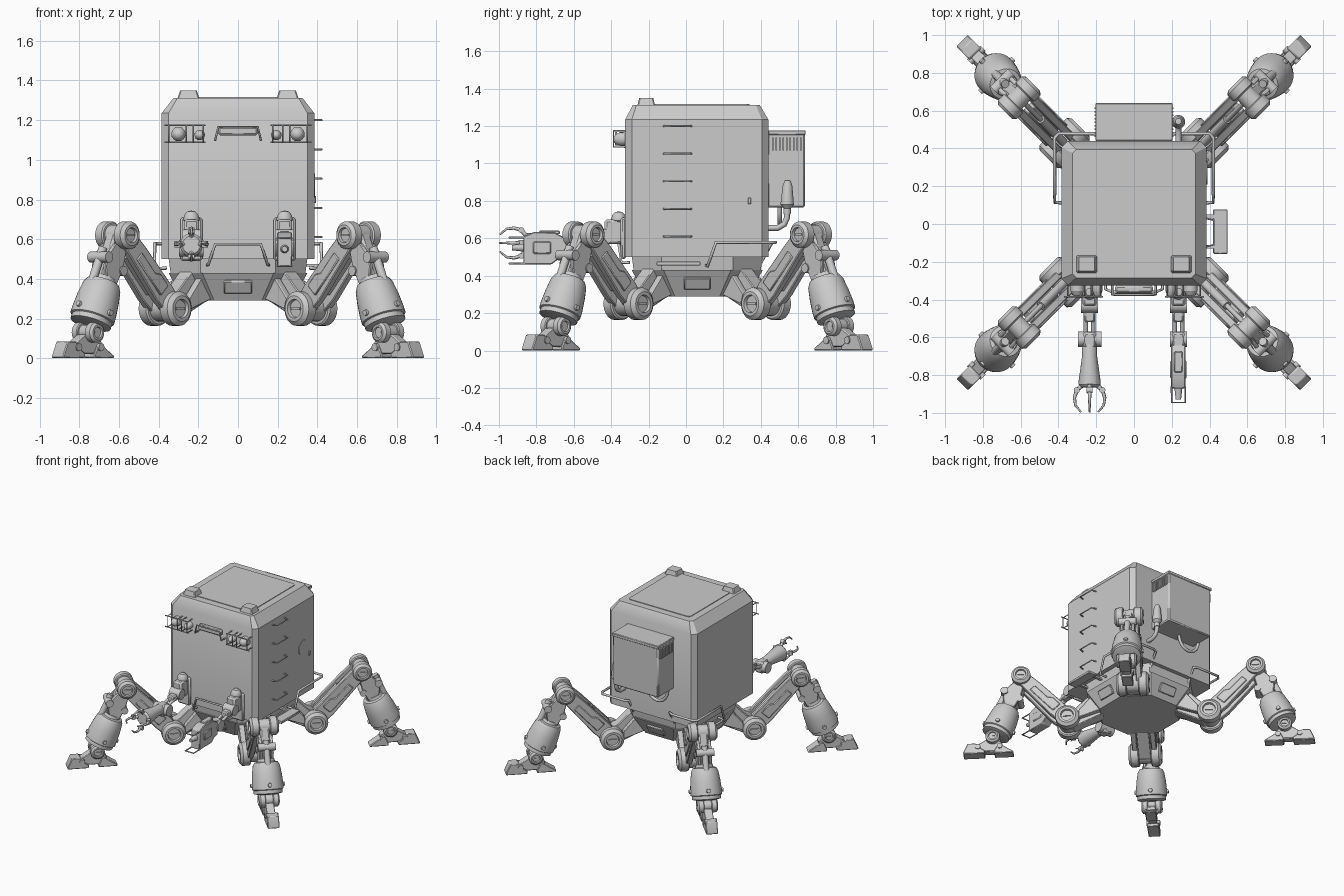
import bpy, bmesh
from math import radians, atan2, pi, cos, sin
from mathutils import Vector, Matrix

if "Cube" in bpy.data.objects:
    bpy.data.objects.remove(bpy.data.objects["Cube"])

I = Matrix.Identity(4)
T = lambda *v: Matrix.Translation(Vector(v))


def add(name, bm, P=I, bev=0):
    bmesh.ops.remove_doubles(bm, verts=bm.verts, dist=1e-5)
    bmesh.ops.recalc_face_normals(bm, faces=bm.faces)
    me = bpy.data.meshes.new(name)
    bm.to_mesh(me)
    bm.free()
    me.shade_smooth()
    me.set_sharp_from_angle(angle=radians(32))
    ob = bpy.data.objects.new(name, me)
    ob.matrix_world = P
    bpy.context.collection.objects.link(ob)
    if bev:
        m = ob.modifiers.new("bevel", 'BEVEL')
        m.width, m.segments, m.limit_method = bev, 1, 'ANGLE'
    return ob


def box(name, c, s, bev=0.006, P=I):
    bm = bmesh.new()
    bmesh.ops.create_cube(bm, size=1, matrix=T(*c) @ Matrix.Diagonal((*s, 1)))
    return add(name, bm, P, bev)


def lathe(name, prof, a, b, P=I, seg=24):
    # profile of (radius, distance) turned about the axis a -> b
    a, b = Vector(a), Vector(b)
    M = T(*a) @ (b - a).to_track_quat('Z', 'Y').to_matrix().to_4x4()
    bm = bmesh.new()
    vs = [bm.verts.new((r, 0, t)) for r, t in prof]
    es = [bm.edges.new(p) for p in zip(vs, vs[1:])]
    bmesh.ops.spin(bm, geom=vs + es, cent=(0, 0, 0), axis=(0, 0, 1), angle=2 * pi, steps=seg)
    return add(name, bm, P @ M)


def cyl(name, a, b, r, r2=None, P=I, seg=20):
    L = (Vector(b) - Vector(a)).length
    return lathe(name, [(0, 0), (r, 0), (r if r2 is None else r2, L), (0, L)], a, b, P, seg)


def prism(name, prof, y0, y1, P=I, bev=0.005):
    # polygon in the XZ plane extruded from y0 to y1
    bm = bmesh.new()
    f = bm.faces.new([bm.verts.new((x, y0, z)) for x, z in prof])
    g = bmesh.ops.extrude_face_region(bm, geom=[f])
    bmesh.ops.translate(bm, vec=(0, y1 - y0, 0), verts=[v for v in g['geom'] if isinstance(v, bmesh.types.BMVert)])
    return add(name, bm, P, bev)


def loft(name, rings, P=I, bev=0):
    # stacked chamfered rectangles: (x0, x1, y0, y1, corner, z)
    bm = bmesh.new()
    rs = []
    for x0, x1, y0, y1, c, z in rings:
        pts = [(x0 + c, y0), (x1 - c, y0), (x1, y0 + c), (x1, y1 - c), (x1 - c, y1), (x0 + c, y1), (x0, y1 - c), (x0, y0 + c)]
        rs.append([bm.verts.new((*p, z)) for p in pts])
    for a, b in zip(rs, rs[1:]):
        for i in range(8):
            bm.faces.new((a[i], a[(i + 1) % 8], b[(i + 1) % 8], b[i]))
    bm.faces.new(rs[0])
    bm.faces.new(rs[-1])
    return add(name, bm, P, bev)


def tube(name, pts, r, P=I, taper=1.0):
    cu = bpy.data.curves.new(name, 'CURVE')
    cu.dimensions, cu.bevel_depth, cu.bevel_resolution, cu.use_fill_caps = '3D', r, 2, True
    sp = cu.splines.new('POLY')
    sp.points.add(len(pts) - 1)
    for i, p in enumerate(pts):
        sp.points[i].co = (*p, 1)
        sp.points[i].radius = 1 + (taper - 1) * i / (len(pts) - 1)
    ob = bpy.data.objects.new(name, cu)
    ob.matrix_world = P
    bpy.context.collection.objects.link(ob)


def joint(name, c, R, L, P):
    # pair of capped discs on a tangential hinge with a core between
    c = Vector(c)
    y = Vector((0, 1, 0))
    cyl(name + "_core", c - y * L * .6, c + y * L * .6, R * .75, P=P)
    prof = [(0, L * .86), (R * .5, L * .86), (R * .55, L), (R * .75, L), (R, L * .85), (R, L * .42), (R * .9, L * .36), (0, L * .36)]
    for s in (-1, 1):
        lathe(name + "_cap", prof, c, c + y * s, P)
        box(name + "_bolt", c + y * s * L * .88, (R * .7, L * .1, R * .14), 0, P)


# ---- cabin and hull
loft("cabin", [(-.385, .385, -.325, .44, .035, .5), (-.385, .385, -.325, .44, .035, 1.235),
               (-.325, .325, -.285, .395, .02, 1.312)])
loft("roof_panel", [(-.27, .27, -.23, .34, .015, 1.31), (-.27, .27, -.23, .34, .015, 1.317)])
for z0, z1, a, b, e, f in ((.43, .505, .34, .35, .19, .19), (.29, .43, .275, .35, .12, .18)):
    loft("hull", [(-a, a, .06 - a, .06 + a, a - e, z0), (-b, b, .06 - b, .06 + b, b - f, z1)])
for k in range(4):
    R = T(0, .06, 0) @ Matrix.Rotation(k * pi / 2, 4, 'Z')
    box("hull_panel", (0, -.318, .36), (.14, .02, .07), .004, R @ T(0, -.318, .36) @ Matrix.Rotation(.49, 4, 'X') @ T(0, .318, -.36))
for s in (-1, 1):
    x = s * .25
    loft("roof_pod", [(x - .062, x + .062, -.265, -.16, .006, 1.29), (x - .042, x + .042, -.25, -.175, .006, 1.35)])

# ---- head lamps and light bar
for s in (-1, 1):
    for x, r, z in ((.3, .036, 1.13), (.193, .026, 1.125)):
        lathe("head_lamp", [(0, 0), (r, 0), (r, .03), (r * .9, .035), (r * .75, .05), (r * .4, .06), (0, .063)],
              (s * x, -.325, z), (s * x, -1, z))
    for z in (1.088, 1.175):
        tube("lamp_rail", [(s * .165, -.385, z), (s * .37, -.385, z)], .004)
    for x in (.175, .225, .26, .35):
        tube("lamp_guard", [(s * x, -.32, 1.175), (s * x, -.388, 1.175), (s * x, -.388, 1.088), (s * x, -.32, 1.088)], .004)
box("light_bar", (0, -.345, 1.145), (.2, .04, .045), .01)
tube("light_bar_bracket", [(-.115, -.32, 1.1), (-.115, -.375, 1.1), (-.1, -.375, 1.165), (.1, -.375, 1.165), (.115, -.375, 1.1), (.115, -.32, 1.1)], .006)

# ---- ladder, step, hatch on the right side
for z in (1.2, 1.053, .905, .757, .61):
    tube("ladder_rung", [(.38, -.12, z), (.422, -.11, z), (.422, .02, z), (.38, .03, z)], .005)
box("step", (.457, -.04, .465), (.075, .235, .02), .003)
for y in (-.12, .04):
    box("step_arm", (.36, y, .468), (.16, .02, .014), 0)
cyl("side_port", (.38, .27, .87), (.389, .27, .87), .06, seg=32)
box("side_handle", (.388, .34, .8), (.012, .016, .035), .003)

# ---- guard rails
for s in (-1, 1):
    tube("rear_rail", [(s * .36, .11, .455), (s * .42, .115, .45), (s * .42, .16, .578), (s * .42, .455, .578),
                       (s * .4, .478, .578), (s * .21, .478, .578), (s * .18, .46, .578), (s * .18, .4, .47)], .009)
tube("front_rail", [(-.155, -.3, .47), (-.15, -.345, .47), (-.115, -.36, .575), (.115, -.36, .575), (.15, -.345, .47), (.155, -.3, .47)], .008)

# ---- rear cooling unit with vents, hose and exhaust
box("cooling_unit", (0, .535, .97), (.4, .2, .41), .008)
box("cooling_lid", (0, .54, 1.165), (.408, .2, .025), .004)
for s in (-1, 1):
    for i in range(9):
        box("vent_fin", (s * .203, .465 + i * .0185, 1.105), (.014, .008, .07), 0)
tube("cooling_hose", [(-.1 + .09 * cos(a), .5, .77 - .1 * sin(a)) for a in [i * pi / 10 for i in range(11)]], .012)
lathe("exhaust", [(0, 0), (.02, 0), (.02, .03), (.036, .05), (.026, .15), (.016, .18), (0, .182)], (.235, .54, .73), (.235, .545, 1))
tube("exhaust_pipe", [(.235, .43, .655), (.235, .49, .655), (.235, .525, .675), (.235, .54, .71), (.235, .54, .76)], .016)

# ---- four legs, each built in a radial frame
A, B, C = Vector((.52, 0, .25)), Vector((.86, 0, .62)), Vector((1.07, 0, .13))


def along(P, a, b):
    return P @ T(*a) @ Matrix.Rotation(-atan2(b.z - a.z, b.x - a.x), 4, 'Y')


for k in range(4):
    P = T(0, .06, 0) @ Matrix.Rotation(pi / 4 + k * pi / 2, 4, 'Z')
    prism("hip_mount", [(.24, .47), (.36, .45), (.47, .34), (.55, .3), (.55, .2), (.47, .19), (.26, .29)], -.045, .045, P)
    for s in (-1, 1):
        prism("hip_bracket", [(.25, .44), (.34, .42), (.44, .3), (.44, .24), (.27, .3)], s * .05, s * .09, P)
    joint("hip", A, .087, .12, P)
    Q = along(P, A, B)
    for s in (-1, 1):
        prism("thigh_beam", [(-.03, -.05), (-.03, .05), (.09, .066), (.36, .06), (.5, .05), (.53, 0), (.5, -.05), (.38, -.055), (.12, -.066)],
              s * .028, s * .07, Q)
        prism("thigh_panel", [(.12, -.035), (.12, .04), (.2, .04), (.23, .015), (.37, .015), (.37, -.035)], s * .068, s * .08, Q)
    box("thigh_web", (.25, 0, -.01), (.26, .06, .05), .005, Q)
    cyl("thigh_piston", (.05, 0, .035), (.3, 0, .035), .022, P=Q)
    cyl("thigh_rod", (.3, 0, .035), (.48, 0, .03), .013, P=Q)
    joint("knee", B, .07, .105, P)
    S = along(P, B, C)
    box("shin_link", (.13, 0, 0), (.26, .07, .1), .012, S)
    for s in (-1, 1):
        prism("shin_cheek", [(.06, -.045), (.06, .04), (.15, .075), (.2, .06), (.25, .03), (.25, -.05), (.16, -.06)], s * .03, s * .052, S)
    cyl("shin_pivot", (.15, -.065, .07), (.15, .065, .07), .028, P=S)
    cyl("shin_strut", (.1, 0, .07), (.3, 0, .075), .022, P=S)
    cyl("shin_rear_pivot", (.17, -.06, -.06), (.17, .06, -.06), .025, P=S)
    lathe("shin_barrel", [(0, .235), (.06, .235), (.065, .255), (.085, .26), (.098, .285), (.108, .35), (.114, .42), (.114, .455),
                          (.105, .46), (.105, .485), (.07, .495), (0, .495)], (0, 0, 0), (1, 0, 0), S, 32)
    for a in (0, pi / 2, pi, -pi / 2):
        d = Vector((0, cos(a), sin(a)))
        cyl("barrel_lug", Vector((.425, 0, 0)) + d * .1, Vector((.425, 0, 0)) + d * .125, .018, .014, S, 14)
    joint("ankle", C, .052, .075, P)
    prism("foot_block", [(1.0, .05), (1.0, .085), (1.04, .12), (1.12, .12), (1.19, .075), (1.19, .035), (1.12, .02), (1.05, .02)], -.03, .03, P)
    prism("outer_toe", [(1.287, 0), (1.287, .012), (1.255, .085), (1.195, .085), (1.17, .05), (1.13, .025), (1.13, 0)], -.043, .043, P)
    prism("inner_toe", [(.92, 0), (.92, .012), (.965, .04), (1.0, .065), (1.04, .06), (1.06, .02), (1.06, 0)], -.04, .04, P)
    cyl("toe_hinge", (1.18, -.05, .055), (1.18, .05, .055), .02, P=P, seg=14)
    cyl("heel_hinge", (1.02, -.048, .055), (1.02, .048, .055), .02, P=P, seg=14)

# ---- two arms: shared shoulder and upper arm
for s in (-1, 1):
    P = T(s * .235, 0, 0)
    box("shoulder_plate", (0, -.335, .6), (.11, .03, .22), .01, P)
    box("shoulder_block", (0, -.385, .635), (.075, .1, .13), .012, P)
    lathe("shoulder_dome", [(0, 0), (.034, 0), (.034, .07), (.04, .075), (.04, .085), (.034, .105), (.02, .12), (0, .124)],
          (0, -.36, .62), (0, -.36, 1), P)
    cyl("shoulder_pivot", (-.045, -.43, .61), (.045, -.43, .61), .04, P=P)
    for t in (-1, 1):
        tube("upper_arm_rod", [(t * .02, -.43, .61), (t * .02, -.62, .555)], .012, P)
    box("upper_arm_core", (0, -.48, .595), (.055, .08, .05), .008, P)
    box("elbow_block", (0, -.615, .555), (.07, .085, .09), .012, P)
    w = .062 if s < 0 else .045
    cyl("elbow_pivot", (-w, -.61, .555), (w, -.61, .555), .042, P=P)

# ---- left forearm with a four-finger claw
P = T(-.235, 0, .575)
lathe("claw_forearm", [(0, 0), (.036, 0), (.04, .02), (.04, .06), (.058, .19), (.058, .21), (.045, .225), (0, .225)], (0, -.64, -.01), (0, -1, .0), P)
for k in range(4):
    F = P @ Matrix.Rotation(k * pi / 2, 4, 'Y')
    tube("claw_finger", [(.035, -.85, 0), (.068, -.88, 0), (.08, -.92, 0), (.075, -.96, 0), (.045, -.996, 0)], .013, F, .35)
    cyl("claw_knuckle", (.068, -.88, -.016), (.068, -.88, .016), .016, P=F, seg=12)

# ---- right forearm with a tool head
P = T(.235, 0, 0)
Y = P @ Matrix.Rotation(pi / 2, 4, 'Z')
prism("tool_forearm", [(-.64, .6), (-.7, .63), (-.81, .635), (-.87, .61), (-.87, .46), (-.72, .46), (-.68, .49), (-.64, .5)], -.038, .038, Y)
box("tool_side_panel", (0, -.77, .55), (.088, .1, .07), .008, P)
box("tool_top_cover", (0, -.73, .632), (.045, .11, .02), .005, P)
cyl("tool_nozzle", (0, -.86, .55), (0, -.93, .55), .022, .014, P)
for z in (.465, .605):
    tube("tool_guard", [(-.036, -.86, z), (-.036, -.945, z), (.036, -.945, z), (.036, -.86, z)], .005, P)
